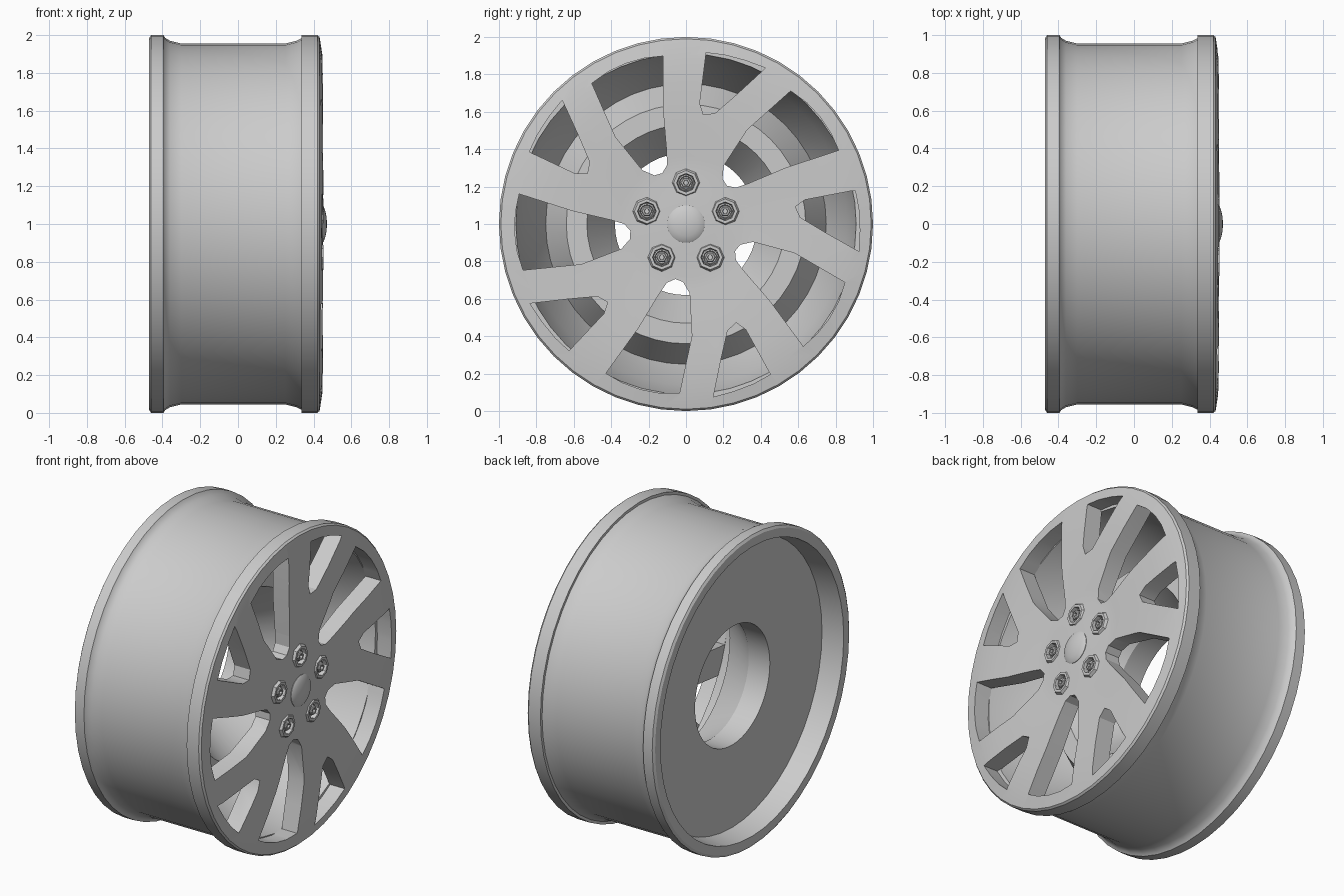
import bpy, bmesh
from math import cos, sin, radians, pi
from mathutils import Matrix

cube = bpy.data.objects.get("Cube")
if cube:
    bpy.data.objects.remove(cube, do_unlink=True)

SEGMENTS = 48
LUG_ANGLES = [90 + 72 * i for i in range(5)]

alloy = bpy.data.materials.new("alloy_grey")
alloy.use_nodes = True
alloy.diffuse_color = (0.6, 0.6, 0.6, 1)
alloy.node_tree.nodes["Principled BSDF"].inputs["Base Color"].default_value = alloy.diffuse_color


def finish(name, bm, angle=30):
    bmesh.ops.recalc_face_normals(bm, faces=bm.faces)
    mesh = bpy.data.meshes.new(name)
    bm.to_mesh(mesh)
    bm.free()
    mesh.materials.append(alloy)
    obj = bpy.data.objects.new(name, mesh)
    bpy.context.collection.objects.link(obj)
    smooth(obj, angle)
    return obj


def smooth(obj, angle):
    bpy.ops.object.select_all(action="DESELECT")
    obj.select_set(True)
    bpy.context.view_layer.objects.active = obj
    bpy.ops.object.shade_smooth_by_angle(angle=radians(angle))


def lathe(bm, profile, segments, y=0, z=1, closed=True):
    """Spin an (x, radius) profile around an axis parallel to x."""
    verts = [bm.verts.new((x, r, 0)) for x, r in profile]
    pairs = list(zip(verts, verts[1:]))
    if closed:
        pairs.append((verts[-1], verts[0]))
    edges = [bm.edges.new(p) for p in pairs]
    result = bmesh.ops.spin(bm, geom=verts + edges, cent=(0, 0, 0), axis=(1, 0, 0),
                            angle=2 * pi, steps=segments, use_duplicate=False)
    new = [v for v in bm.verts if v.is_valid and not v.tag]
    bmesh.ops.remove_doubles(bm, verts=new, dist=0.0002)
    new = [v for v in bm.verts if not v.tag]
    bmesh.ops.translate(bm, verts=new, vec=(0, y, z))
    for v in new:
        v.tag = True


def prism(bm, outline, turn, x0, x1):
    """Cutter with a polar (radius, degrees) outline."""
    verts = [bm.verts.new((x0, r * cos(radians(a + turn)), 1 + r * sin(radians(a + turn))))
             for r, a in outline]
    face = bm.faces.new(verts)
    ext = bmesh.ops.extrude_face_region(bm, geom=[face])["geom"]
    bmesh.ops.translate(bm, vec=(x1 - x0, 0, 0),
                        verts=[g for g in ext if isinstance(g, bmesh.types.BMVert)])


# Barrel with back flange, recessed back wall and inner hump
barrel = bmesh.new()
lathe(barrel, [(-0.47, 0.93), (-0.47, 0.985), (-0.46, 1.0), (-0.395, 1.0), (-0.385, 0.985),
               (-0.36, 0.97), (-0.30, 0.955), (0.25, 0.955), (0.31, 0.97), (0.34, 0.985),
               (0.34, 0.91), (0.10, 0.86), (-0.12, 0.75), (0.06, 0.64), (0.06, 0.53),
               (-0.18, 0.38), (-0.33, 0.38), (-0.33, 0.91)], SEGMENTS)
finish("rim_barrel", barrel)

# Front face disc, gently crowned
face = bmesh.new()
lathe(face, [(0.335, 0), (0.335, 1.0), (0.42, 1.0), (0.432, 0.99), (0.446, 0.9), (0.45, 0.75),
             (0.448, 0.55), (0.438, 0.36), (0.435, 0.28), (0.445, 0.16), (0.445, 0)],
      SEGMENTS, closed=False)
face_obj = finish("spoke_face", face)

# Openings between spokes, and round lug pockets
cut = bmesh.new()
large = [(0.906, 97.8), (0.61, 101.5), (0.4, 105), (0.33, 108), (0.3, 115), (0.31, 123),
         (0.37, 129), (0.6, 129), (0.905, 123.8), (0.915, 117), (0.917, 110.5), (0.914, 104)]
small = [(0.922, 83.3), (0.65, 83.5), (0.592, 81), (0.612, 75.3), (0.747, 68.5),
         (0.936, 63), (0.93, 70), (0.927, 77)]
for i in range(5):
    prism(cut, large, 72 * i, 0.2, 0.6)
    prism(cut, small, 72 * i, 0.2, 0.6)
    lug = [(0.05, 0)]
    a = radians(LUG_ANGLES[i])
    ring = bmesh.ops.create_cone(cut, cap_ends=True, segments=16, radius1=0.047,
                                 radius2=0.047, depth=0.2)["verts"]
    bmesh.ops.rotate(cut, verts=ring, cent=(0, 0, 0), matrix=Matrix.Rotation(pi / 2, 3, "Y"))
    bmesh.ops.translate(cut, verts=ring, vec=(0.505, 0.22 * cos(a), 1 + 0.22 * sin(a)))
cutter = finish("opening_cutter", cut)
cutter.hide_render = True
mod = face_obj.modifiers.new("openings", "BOOLEAN")
mod.operation, mod.solver, mod.object = "DIFFERENCE", "EXACT", cutter
bpy.context.view_layer.objects.active = face_obj
bpy.ops.object.modifier_move_to_index(modifier=mod.name, index=0)
bpy.ops.object.modifier_apply(modifier=mod.name)
bpy.data.objects.remove(cutter, do_unlink=True)
smooth(face_obj, 30)

# Faceted lug seats and hexagonal nuts
seats, nuts = bmesh.new(), bmesh.new()
for deg in LUG_ANGLES:
    y, z = 0.22 * cos(radians(deg)), 1 + 0.22 * sin(radians(deg))
    lathe(seats, [(0.42, 0.085), (0.452, 0.066), (0.452, 0.05), (0.42, 0.046)], 8, y, z)
    lathe(nuts, [(0.40, 0.043), (0.425, 0.043), (0.43, 0.036), (0.425, 0.032)], 16, y, z)
    lathe(nuts, [(0.40, 0.03), (0.445, 0.03), (0.45, 0.024), (0.45, 0.015), (0.435, 0.013),
                 (0.435, 0)], 6, y, z, closed=False)
finish("lug_seats", seats)
finish("lug_nuts", nuts)

# Domed centre cap
cap = bmesh.new()
lathe(cap, [(0.42, 0.1), (0.448, 0.1), (0.454, 0.092), (0.463, 0.065), (0.469, 0.035), (0.471, 0)],
      24, closed=False)
finish("centre_cap", cap)
